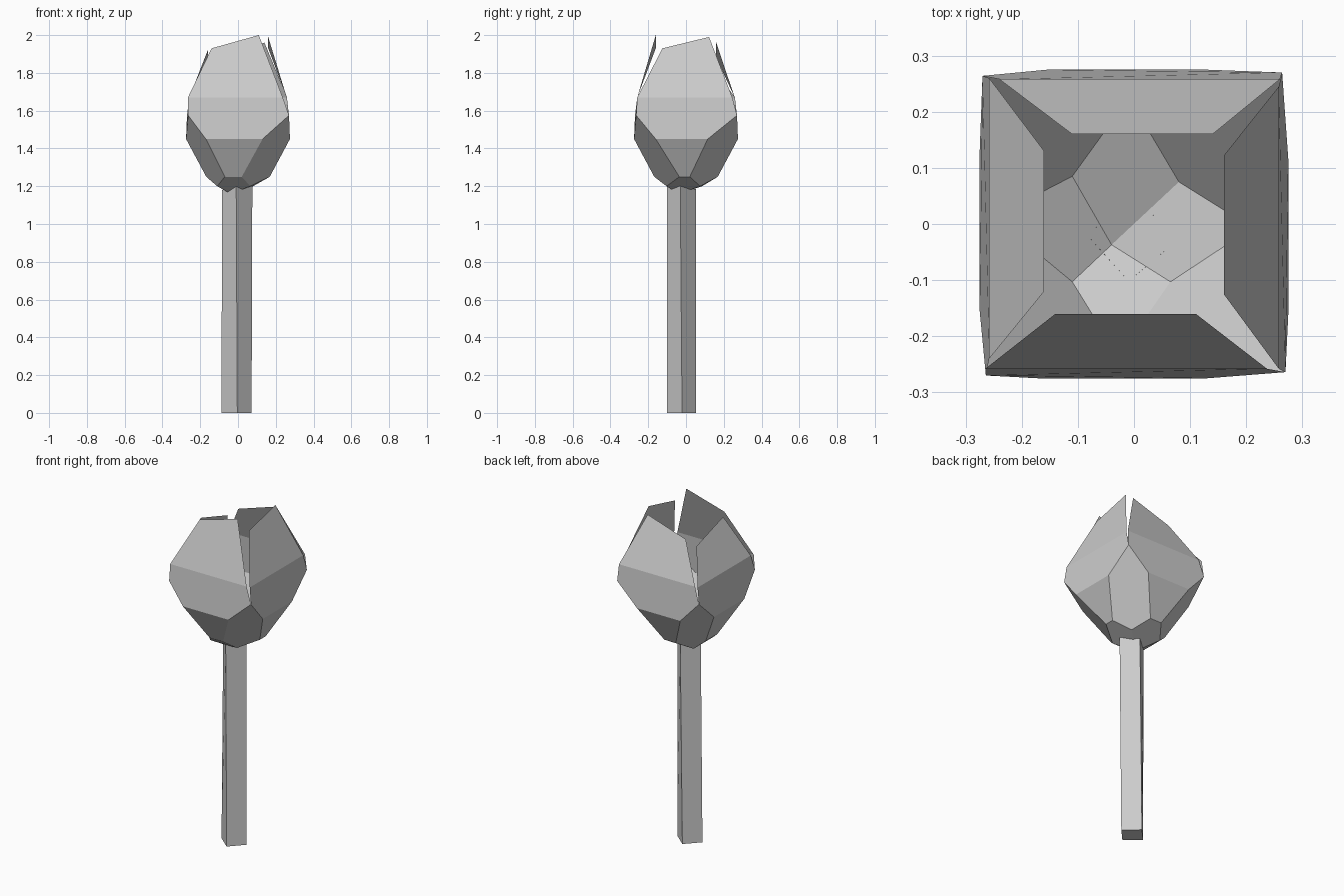
import bpy, bmesh, math

cube = bpy.data.objects.get("Cube")
if cube:
    bpy.data.objects.remove(cube, do_unlink=True)

GREY = (0.604, 0.604, 0.604, 1)
grey = bpy.data.materials.new("plain grey")
grey.use_nodes = True
grey.diffuse_color = GREY
grey.node_tree.nodes["Principled BSDF"].inputs["Base Color"].default_value = GREY


def make_object(name, bm):
    mesh = bpy.data.meshes.new(name)
    bm.to_mesh(mesh)
    bm.free()
    mesh.materials.append(grey)
    obj = bpy.data.objects.new(name, mesh)
    bpy.context.collection.objects.link(obj)
    return obj


def place(side, u, d, z):
    """Point at u along a side and d out from the axis, turned a quarter per side."""
    x, y = u, -d
    for _ in range(side):
        x, y = -y, x
    return (x, y, z)


# Each side: foot edge, belly edge, shoulder edge, tip edge, tip heights
SIDES = [
    ((-.07, .02), (-.17, .13), (-.265, .237), (-.14, .11), (1.93, 2.0)),
    ((-.035, .02), (-.16, .115), (-.258, .245), (-.125, .122), (1.93, 1.99)),
    ((-.025, .05), (-.13, .155), (-.26, .24), (-.14, .11), (1.96, 1.88)),
    ((-.055, .055), (-.13, .155), (-.26, .24), (-.13, .12), (1.84, 1.92)),
]
# Underside points between the sides, beginning at the front left of the plan
UNDER = [(-.11, -.103), (.065, -.103), (.08, .075), (-.11, .085)]

# Cup: one trapezoid and one underside face per side, one hexagon per corner
bm = bmesh.new()
centre = bm.verts.new((-.04, -.037, 1.16))
under = [bm.verts.new((x, y, 1.2)) for x, y in UNDER]
foot, belly, corner = [], [], []
for k, (f, b, s, t, h) in enumerate(SIDES):
    foot.append([bm.verts.new(place(k, u, .168, 1.25)) for u in f])
    belly.append([bm.verts.new(place(k, u, .275, 1.45)) for u in b])
    corner.append(bm.verts.new(place(k, .27, .264, 1.575)))
for k in range(4):
    n = (k + 1) % 4
    bm.faces.new((foot[k][0], foot[k][1], belly[k][1], belly[k][0]))
    bm.faces.new((centre, under[n], foot[k][1], foot[k][0], under[k]))
    bm.faces.new((under[n], foot[n][0], belly[n][0], corner[k],
                  belly[k][1], foot[k][1]))

# Petals: a wide band up to the shoulder, then a panel leaning in to the tip
for k, (f, b, s, t, h) in enumerate(SIDES):
    shoulder = [bm.verts.new(place(k, u, .258, 1.67)) for u in s]
    tip = [bm.verts.new(place(k, u, .16, z)) for u, z in zip(t, h)]
    bm.faces.new((belly[k][0], belly[k][1], corner[k], shoulder[1],
                  shoulder[0], corner[k - 1]))
    bm.faces.new((shoulder[0], shoulder[1], tip[1], tip[0]))
make_object("flower_head", bm)

# Stem: slightly twisted square tube, open where it enters the flower
bm = bmesh.new()
TOPS = (1.2, 1.2, 1.185, 1.18)


def stem_corner(k, twist, x, z):
    a = math.radians(90 * k - 90 + twist)
    return bm.verts.new((x + .08 * math.cos(a), -.025 + .077 * math.sin(a), z))


base = [stem_corner(k, 3, -.008, 0) for k in range(4)]
top = [stem_corner(k, -4, -.004, TOPS[k]) for k in range(4)]
bm.faces.new(base[::-1])
for k in range(4):
    n = (k + 1) % 4
    bm.faces.new((base[k], base[n], top[n], top[k]))
make_object("stem", bm)
